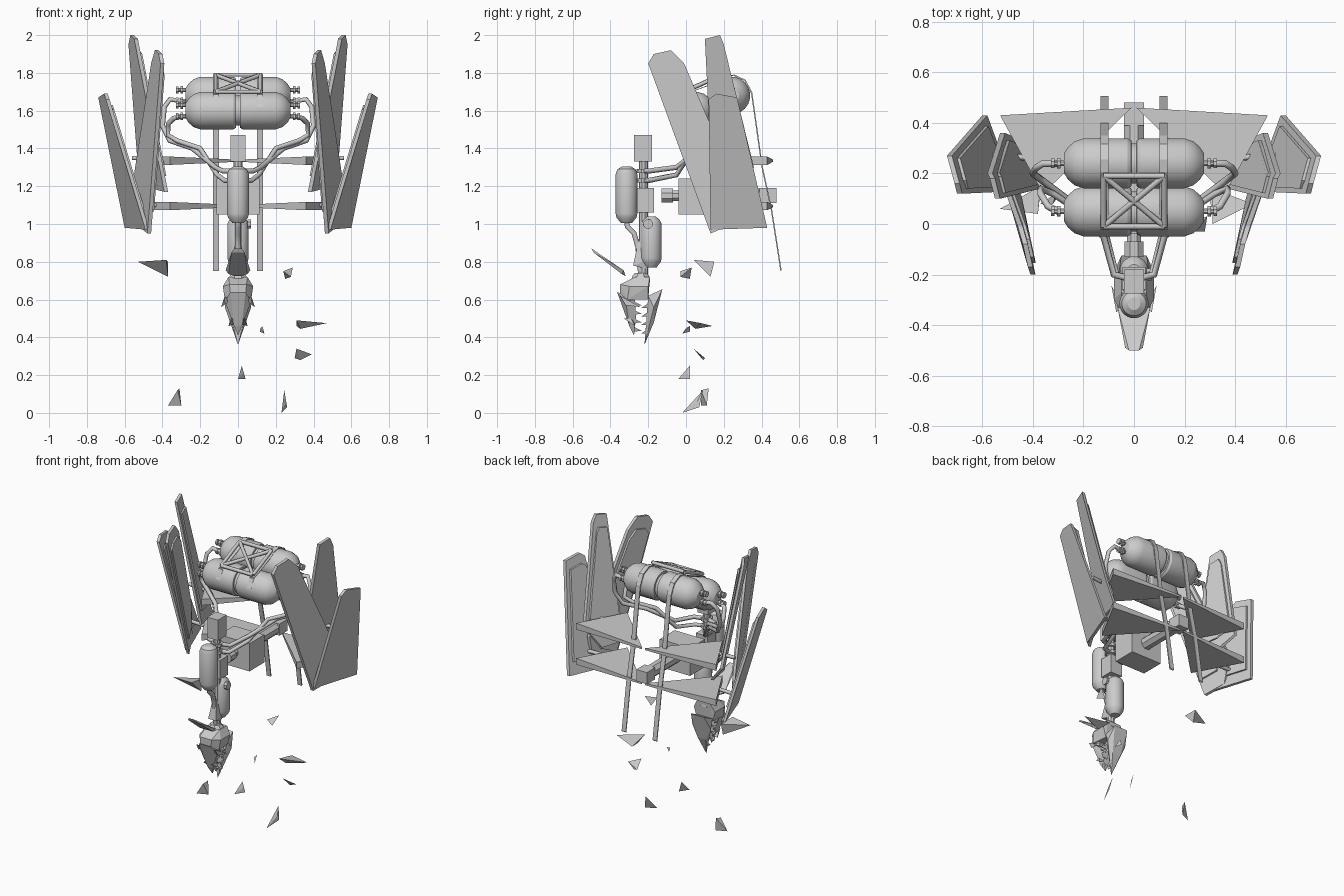
import bpy, bmesh, random
from mathutils import Vector, Matrix
from math import pi, cos, sin

if "Cube" in bpy.data.objects:
    bpy.data.objects.remove(bpy.data.objects["Cube"])
random.seed(4)


def finish(name, bm, smooth=False):
    bmesh.ops.recalc_face_normals(bm, faces=bm.faces[:])
    me = bpy.data.meshes.new(name)
    bm.to_mesh(me)
    bm.free()
    ob = bpy.data.objects.new(name, me)
    bpy.context.collection.objects.link(ob)
    if smooth:
        bpy.ops.object.select_all(action='DESELECT')
        ob.select_set(True)
        bpy.context.view_layer.objects.active = ob
        bpy.ops.object.shade_smooth_by_angle(angle=0.5)
    return ob


def hull(name, pts):
    bm = bmesh.new()
    for p in pts:
        bm.verts.new(p)
    r = bmesh.ops.convex_hull(bm, input=bm.verts[:])
    bmesh.ops.delete(bm, geom=[v for v in bm.verts if not v.link_faces], context='VERTS')
    bmesh.ops.dissolve_limit(bm, angle_limit=0.01, verts=bm.verts[:], edges=bm.edges[:])
    return finish(name, bm)


def sym(name, pts):
    return hull(name, [(s * x, y, z) for x, y, z in pts for s in ((-1, 1) if x else (1,))])


def box(name, x0, x1, y0, y1, z0, z1):
    return hull(name, [(x, y, z) for x in (x0, x1) for y in (y0, y1) for z in (z0, z1)])


def lathe(name, origin, axis, prof, n=20, smooth=True):
    # turned part: profile of (distance along axis, radius)
    q = Vector(axis).to_track_quat('Z', 'Y')
    bm = bmesh.new()
    rings = []
    for t, r in prof:
        rings.append([bm.verts.new(Vector(origin) + q @ Vector((r * cos(2 * pi * (i + .5) / n), r * sin(2 * pi * (i + .5) / n), t)))
                      for i in range(n)])
    for a, b in zip(rings, rings[1:]):
        for i in range(n):
            bm.faces.new((a[i], a[(i + 1) % n], b[(i + 1) % n], b[i]))
    bm.faces.new(rings[0])
    bm.faces.new(rings[-1])
    return finish(name, bm, smooth)


def pipe(name, pts, r):
    cu = bpy.data.curves.new(name, 'CURVE')
    cu.dimensions = '3D'
    cu.bevel_depth, cu.bevel_resolution, cu.use_fill_caps = r, 1, True
    sp = cu.splines.new('POLY')
    sp.points.add(len(pts) - 1)
    for p, c in zip(sp.points, pts):
        p.co = (*c, 1)
    ob = bpy.data.objects.new(name, cu)
    bpy.context.collection.objects.link(ob)
    bpy.ops.object.select_all(action='DESELECT')
    ob.select_set(True)
    bpy.context.view_layer.objects.active = ob
    bpy.ops.object.convert(target='MESH')
    return ob


def slab(name, pts, s, thick, shift=0.0, scale=1.0):
    # thin wing plate through the given outline, optionally an inset overlay layer
    c = sum((Vector(p) for p in pts), Vector()) / len(pts)
    vs = [c + (Vector(p) - c) * scale + Vector((shift, 0, 0)) for p in pts]
    bm = bmesh.new()
    lo = [bm.verts.new((s * (v.x - thick / 2), v.y, v.z)) for v in vs]
    hi = [bm.verts.new((s * (v.x + thick / 2), v.y, v.z)) for v in vs]
    bm.faces.new(lo)
    bm.faces.new(hi)
    for i in range(len(vs)):
        j = (i + 1) % len(vs)
        bm.faces.new((lo[i], lo[j], hi[j], hi[i]))
    return finish(name, bm)


FORWARD = [(.40, -.2, 1.85), (.41, -.17, 1.90), (.43, -.08, 1.92), (.45, -.01, 1.85),
           (.55, .27, 1.2), (.53, .25, 1.0), (.47, .13, .95)]
UPRIGHT = [(.54, .10, 1.98), (.56, .18, 2.0), (.57, .20, 1.95), (.52, .36, 1.3),
           (.42, .32, 1.18), (.38, .14, 1.17)]
OUTER = [(.69, .12, 1.66), (.70, .16, 1.69), (.73, .27, 1.67), (.59, .43, .98), (.48, .13, .97)]

for s, side in ((1, "right"), (-1, "left")):
    # wing plates with an overlaid inner panel
    for nm, pts in (("forward", FORWARD), ("upright", UPRIGHT), ("outer", OUTER)):
        slab(f"{nm}_wing_{side}", pts, s, .02)
        slab(f"{nm}_wing_panel_{side}", pts, s, .012, -.018, .8)
    # wing hinge struts
    pipe(f"upper_wing_strut_{side}", [(s * .36, .26, 1.34), (s * .56, .27, 1.35)], .012)
    pipe(f"lower_wing_strut_{side}", [(s * .36, .26, 1.10), (s * .56, .27, 1.10)], .012)
    # rear triangular stabilisers
    for nm, z in (("upper", 1.335), ("lower", 1.095)):
        hull(f"{nm}_stabiliser_{side}",
             [(s * x, y, z + k * h) for x, y, h in ((.01, .46, .006), (.53, .43, .022), (.36, .12, .022))
              for k in (-1, 1)])
    # paired tanks, end valves and feed hoses
    for nm, y, z in (("front", .05, 1.6), ("rear", .24, 1.68)):
        lathe(f"{nm}_tank_{side}", (0, y, z), (s, 0, 0),
              [(0, .08), (.01, .08), (.011, .092), (.025, .1), (.2, .1), (.235, .088), (.26, .066), (.277, .04)])
        for dz in (-.03, .03):
            lathe(f"{nm}_tank_valve_{side}", (s * .26, y, z + dz), (s, 0, 0),
                  [(0, .012), (.03, .012), (.03, .022), (.045, .022), (.045, .011), (.055, .011), (.055, .02), (.068, .02)], 8)
    pipe(f"rear_hose_{side}",
         [(s * .3, .24, 1.65), (s * .36, .24, 1.66), (s * .39, .22, 1.62), (s * .40, .2, 1.52), (s * .36, .17, 1.44),
          (s * .24, .08, 1.40), (s * .12, -.05, 1.30), (s * .08, -.2, 1.28), (0, -.22, 1.28)], .014)
    pipe(f"front_hose_{side}",
         [(s * .3, .05, 1.57), (s * .34, .07, 1.56), (s * .37, .12, 1.53), (s * .37, .14, 1.47), (s * .32, .12, 1.44),
          (s * .2, .04, 1.40), (s * .11, -.05, 1.26), (s * .07, -.2, 1.23), (0, -.22, 1.23)], .014)
    # strap over the tanks, trailing down behind
    path = [(-.05, 1.62), (-.02, 1.68), (.05, 1.706), (.14, 1.74), (.2, 1.777), (.25, 1.785), (.31, 1.757), (.345, 1.69),
            (.40, 1.3), (.45, 1.07), (.5, .75)]
    bm = bmesh.new()
    rings = [[bm.verts.new((s * .117 + dx, y + o, z + o)) for dx, o in ((-.016, 0), (.016, 0), (.016, .006), (-.016, .006))]
             for y, z in path]
    for a, b in zip(rings, rings[1:]):
        for i in range(4):
            bm.faces.new((a[i], a[(i + 1) % 4], b[(i + 1) % 4], b[i]))
    bm.faces.new(rings[0])
    bm.faces.new(rings[-1])
    finish(f"tank_strap_{side}", bm)
    # cheek spikes
    hull(f"cheek_spike_{side}", [(s * .07, -.35, .62), (s * .075, -.32, .57), (s * .05, -.33, .59), (s * .09, -.24, .56)])
    hull(f"jaw_spike_{side}", [(s * .04, -.29, .50), (s * .05, -.27, .46), (s * .02, -.27, .47), (s * .03, -.33, .50)])

# crossed frame on top of the tanks
c = [(-.12, -.01, 1.70), (.12, -.01, 1.70), (.12, .19, 1.79), (-.12, .19, 1.79)]
for a, b in ((0, 1), (1, 2), (2, 3), (3, 0), (0, 2), (1, 3)):
    pipe("top_frame_bar", [c[a], c[b]], .012)

# central body and spine tube
box("body_box", -.115, .115, -.04, .12, 1.05, 1.24)
lathe("spine_tube", (0, -.13, 1.15), (0, 1, 0),
      [(0, .04), (.06, .04), (.06, .03), (.1, .03), (.1, .05), (.14, .05), (.14, .042), (.55, .042)], 8, False)
box("spine_end_block", -.04, .04, .39, .48, 1.11, 1.19)

# neck column with collars, blocks and canisters
box("neck_top_block", -.04, .04, -.275, -.18, 1.33, 1.47)
lathe("neck_column", (0, -.225, .70), (0, 0, 1),
      [(0, .025), (.42, .025), (.42, .04), (.45, .04), (.45, .025), (.52, .025), (.52, .037), (.54, .037), (.54, .025),
       (.57, .025), (.57, .037), (.59, .037), (.59, .025), (.64, .025)], 10)
box("neck_block", -.045, .045, -.26, -.17, 1.06, 1.19)
lathe("front_canister", (0, -.315, 1.005), (0, 0, 1),
      [(0, .03), (.03, .054), (.05, .058), (.26, .058), (.285, .048), (.3, .025)])
lathe("rear_canister", (0, -.185, .77), (0, 0, 1),
      [(0, .03), (.03, .052), (.05, .057), (.23, .057), (.25, .048), (.27, .025)])
lathe("side_valve", (.02, -.2, 1.0), (1, 0, 0), [(0, .012), (.03, .012), (.03, .026), (.05, .026)], 8)
pipe("canister_hose", [(0, -.315, 1.02), (0, -.31, .985), (0, -.275, .95), (0, -.255, .88), (0, -.24, .74)], .016)
sym("neck_fin", [(.03, -.28, .78), (.02, -.20, .76), (.012, -.25, .92), (.03, -.22, .80)])

# head: skull, collar, crest, jaws and teeth
lathe("head_collar", (0, -.24, .69), (0, 0, 1), [(0, .055), (.03, .05), (.05, .035)], 8, False)
sym("skull", [(.045, -.35, .68), (.05, -.27, .72), (.05, -.19, .72), (.08, -.30, .67), (.08, -.2, .67),
              (.07, -.31, .60), (.06, -.2, .60), (.04, -.35, .63)])
sym("crest_blade", [(.02, -.5, .87), (.065, -.33, .755), (.05, -.34, .735), (.02, -.32, .725), (.035, -.49, .85)])
sym("front_jaw", [(.04, -.365, .64), (.07, -.32, .59), (.06, -.27, .60), (.03, -.265, .50), (.02, -.30, .46), (0, -.275, .41)])
sym("rear_jaw", [(.05, -.125, .655), (.07, -.17, .56), (.06, -.2, .62), (.03, -.21, .48), (.03, -.17, .48), (0, -.22, .36)])
for i in range(4):
    z, w = .58 - i * .045, .045 - i * .008
    for x in (-w, w):
        hull("front_tooth", [(x - .008, -.275, z + .01), (x + .008, -.275, z + .01), (x, -.275, z - .015), (x, -.235, z - .01)])
        hull("rear_tooth", [(x - .008, -.2, z), (x + .008, -.2, z), (x, -.2, z - .025), (x, -.238, z - .025)])

# loose shards below
SHARDS = [[(-.53, .06, .80), (-.38, .04, .81), (-.37, .15, .80), (-.37, .13, .72)],
          [(.29, .03, .77), (.24, -.03, .75), (.25, .02, .71), (.28, -.03, .72)],
          [(.47, .08, .475), (.31, 0, .49), (.31, .14, .46), (.33, .05, .445)],
          [(.13, .02, .46), (.14, -.02, .42), (.115, .02, .43), (.12, .0, .45)],
          [(.39, .07, .31), (.31, .04, .34), (.30, .10, .29), (.33, .09, .28)],
          [(.02, .02, .25), (.0, -.04, .18), (.04, .02, .18), (.03, .01, .21)],
          [(-.31, .12, .13), (-.37, .08, .04), (-.30, .11, .04), (-.32, .08, .12)],
          [(.245, .09, .12), (.23, -.02, 0), (.26, .07, .03), (.255, .06, .06)]]
for pts in SHARDS:
    hull("loose_shard", pts)
